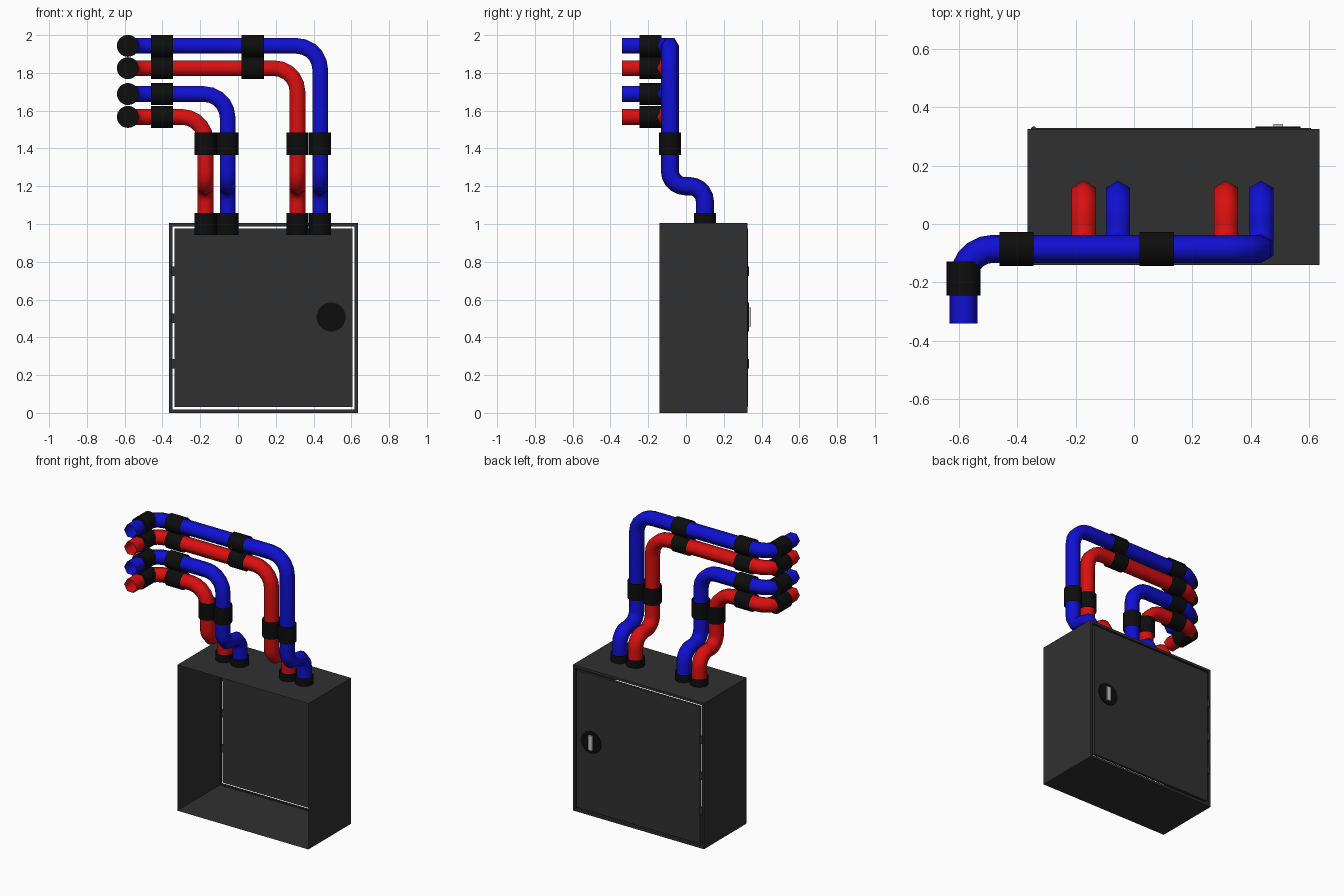
import bpy, bmesh
from math import sin, cos, pi, radians
from mathutils import Vector, Matrix

if "Cube" in bpy.data.objects:
    bpy.data.objects.remove(bpy.data.objects["Cube"])


def material(name, rgb):
    m = bpy.data.materials.new(name)
    m.diffuse_color = (*rgb, 1)
    m.use_nodes = True
    m.node_tree.nodes["Principled BSDF"].inputs["Base Color"].default_value = m.diffuse_color
    return m


RED = material("red", (0.7, 0.005, 0.005))
BLUE = material("blue", (0.005, 0.005, 0.65))
BLACK = material("black", (0.004, 0.004, 0.004))
DARK = material("dark_grey", (0.03, 0.03, 0.03))
SILVER = material("silver", (0.6, 0.6, 0.6))


def finish(bm, name, mat, smooth=None):
    bmesh.ops.recalc_face_normals(bm, faces=bm.faces)
    me = bpy.data.meshes.new(name)
    bm.to_mesh(me)
    bm.free()
    me.materials.append(mat)
    ob = bpy.data.objects.new(name, me)
    bpy.context.collection.objects.link(ob)
    if smooth:
        bpy.ops.object.select_all(action='DESELECT')
        ob.select_set(True)
        bpy.context.view_layer.objects.active = ob
        bpy.ops.object.shade_smooth_by_angle(angle=radians(smooth))
    return ob


def box_bm(lo, hi):
    bm = bmesh.new()
    lo, hi = Vector(lo), Vector(hi)
    bmesh.ops.create_cube(bm, size=1)
    for v in bm.verts:
        v.co = (lo + hi) / 2 + v.co * (hi - lo)
    return bm


def cylinder(name, centre, axis, r, depth, mat, caps=True, n=32):
    bm = bmesh.new()
    rot = Vector(axis).to_track_quat('Z', 'Y').to_matrix().to_4x4()
    bmesh.ops.create_cone(bm, cap_ends=caps, segments=n, radius1=r, radius2=r,
                          depth=depth, matrix=Matrix.Translation(centre) @ rot)
    return finish(bm, name, mat, 40)


def rounded_path(corners, radii, steps=5):
    """Replace each inner corner with a quarter arc."""
    pts = [Vector(corners[0])]
    for a, b, c, r in zip(corners, corners[1:], corners[2:], radii):
        a, b, c = Vector(a), Vector(b), Vector(c)
        u, w = (a - b).normalized(), (c - b).normalized()
        for i in range(steps + 1):
            t = i / steps * pi / 2
            pts.append(b + u * r * (1 - sin(t)) + w * r * (1 - cos(t)))
    return pts + [Vector(corners[-1])]


def pipe(name, corners, radii, mat, r=0.048, n=6):
    """Open six-sided tube swept along the path without twisting."""
    pts = rounded_path(corners, radii)
    bm, rings = bmesh.new(), []
    side, old = Vector((0, 1, 0)), None
    for i, p in enumerate(pts):
        d = (pts[min(i + 1, len(pts) - 1)] - pts[max(i - 1, 0)]).normalized()
        if old:
            side = old.rotation_difference(d) @ side
        old = d
        other = d.cross(side)
        rings.append([bm.verts.new(p + r * (side * cos(k * 2 * pi / n) + other * sin(k * 2 * pi / n)))
                      for k in range(n)])
    for a, b in zip(rings, rings[1:]):
        for k in range(n):
            bm.faces.new((a[k], a[(k + 1) % n], b[(k + 1) % n], b[k]))
    return finish(bm, name, mat, 65)


# Cabinet shell: thin sheets, open at the front, rim around the door
X0, X1, Y0, Y1, TOP = -0.365, 0.635, -0.14, 0.325, 1.005
bm = box_bm((X0, Y0, 0), (X1, Y1, TOP))
bm.faces.ensure_lookup_table()
front = min(bm.faces, key=lambda f: f.calc_center_median().y)
back = max(bm.faces, key=lambda f: f.calc_center_median().y)
bmesh.ops.delete(bm, geom=[front], context='FACES_ONLY')
bmesh.ops.inset_region(bm, faces=[back], thickness=0.024)
bmesh.ops.inset_region(bm, faces=[back], thickness=0.0005, depth=-0.018)
bmesh.ops.delete(bm, geom=[back], context='FACES_ONLY')
finish(bm, "cabinet_shell", DARK)

# Door, hinges and lock
finish(box_bm((X0 + 0.03, 0.31, 0.03), (X1 - 0.03, 0.328, TOP - 0.03)), "cabinet_door", DARK)
for i, z in enumerate((0.26, 0.5, 0.75)):
    cylinder(f"door_hinge_{i}", (-0.343, 0.324, z), (0, 0, 1), 0.01, 0.05, DARK, n=12)
cylinder("lock_plate", (0.493, 0.319, 0.508), (0, 1, 0), 0.077, 0.028, BLACK)
finish(box_bm((0.477, 0.33, 0.458), (0.509, 0.343, 0.558)), "lock_handle", SILVER)

# Pipes with their collars
PY, BY, EX = -0.085, 0.1, -0.583
CR, CL = 0.058, 0.117
pipes = [("outer_blue", 0.435, 1.943, BLUE, True), ("outer_red", 0.315, 1.825, RED, True),
         ("inner_blue", -0.055, 1.688, BLUE, False), ("inner_red", -0.172, 1.567, RED, False)]
for name, x, z, mat, long in pipes:
    pipe(name + "_pipe",
         [(x, BY, 0.945), (x, BY, 1.2), (x, PY, 1.2), (x, PY, z), (EX, PY, z), (EX, -0.34, z)],
         [0.08, 0.08, 0.125, 0.1], mat)
    cylinder(name + "_base_collar", (x, BY, 1.0), (0, 0, 1), CR, CL, BLACK, False)
    cylinder(name + "_riser_collar", (x, PY, 1.425), (0, 0, 1), CR, CL, BLACK, False)
    for i, cx in enumerate((-0.402, 0.078) if long else (-0.402,)):
        cylinder(f"{name}_run_collar_{i}", (cx, PY, z), (1, 0, 0), CR, CL, BLACK, False)
    cylinder(name + "_end_collar", (EX, -0.187, z), (0, 1, 0), CR, CL, BLACK)
